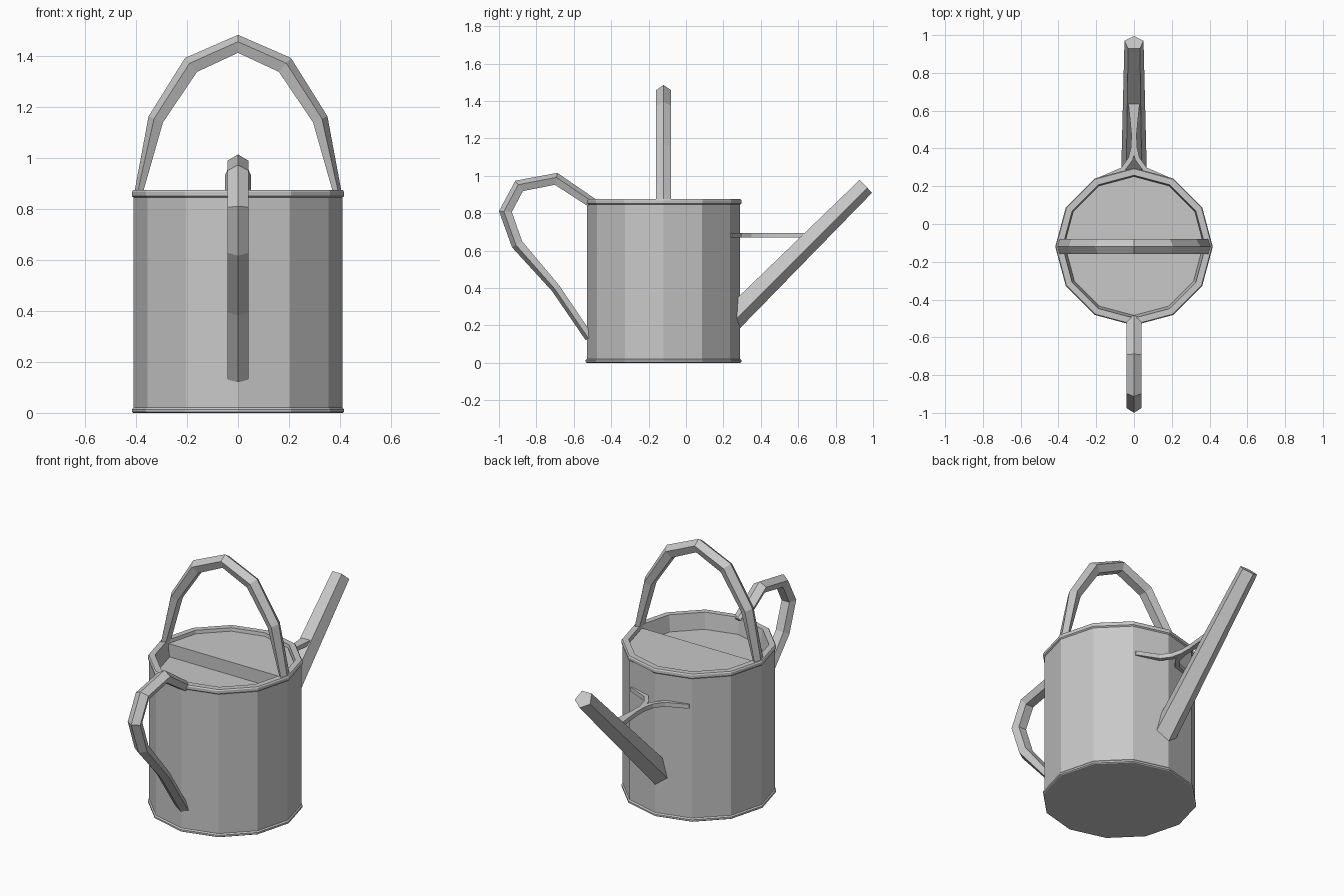
import bpy, bmesh, math
from mathutils import Vector

cube = bpy.data.objects.get("Cube")
if cube:
    bpy.data.objects.remove(cube, do_unlink=True)

metal = bpy.data.materials.new("galvanised_grey")
metal.use_nodes = True
GREY = (0.58, 0.58, 0.58, 1)
metal.diffuse_color = GREY
metal.node_tree.nodes["Principled BSDF"].inputs["Base Color"].default_value = GREY

CY = -0.12   # body axis
SIDES = 12


def finish(bm, name):
    bmesh.ops.recalc_face_normals(bm, faces=bm.faces[:])
    mesh = bpy.data.meshes.new(name)
    bm.to_mesh(mesh)
    bm.free()
    mesh.materials.append(metal)
    obj = bpy.data.objects.new(name, mesh)
    bpy.context.collection.objects.link(obj)
    return obj


def skin(name, rings):
    """Bridge successive rings of points and cap both ends."""
    bm = bmesh.new()
    loops = [[bm.verts.new(p) for p in ring] for ring in rings]
    n = len(loops[0])
    for a, b in zip(loops, loops[1:]):
        for i in range(n):
            j = (i + 1) % n
            bm.faces.new((a[i], a[j], b[j], b[i]))
    bm.faces.new(loops[0])
    bm.faces.new(loops[-1])
    return finish(bm, name)


def circle(r, z, count=SIDES):
    step = 2 * math.pi / SIDES
    return [Vector((r * math.cos(i * step), CY + r * math.sin(i * step), z))
            for i in range(count)]


def polygon(n, turn=0):
    return [(math.cos(2 * math.pi * i / n + turn), math.sin(2 * math.pi * i / n + turn))
            for i in range(n)]


PENTAGON = polygon(5)
SQUARE = polygon(4, math.pi / 4)


def sweep(name, stations, side, section=PENTAGON):
    """Sweep a section; each station is (point, depth, width)."""
    pts = [Vector(s[0]) for s in stations]
    rings = []
    for i, (_, depth, width) in enumerate(stations):
        t = Vector((0, 0, 0))
        if i > 0:
            t += (pts[i] - pts[i - 1]).normalized()
        if i < len(pts) - 1:
            t += (pts[i + 1] - pts[i]).normalized()
        t.normalize()
        b = (side - t * side.dot(t)).normalized()
        normal = t.cross(b)
        rings.append([pts[i] + normal * (u * depth) + b * (v * width) for u, v in section])
    return skin(name, rings)


X, Y, Z = Vector((1, 0, 0)), Vector((0, 1, 0)), Vector((0, 0, 1))

# Body with rolled rims and a recessed top
profile = [(0.411, 0), (0.417, 0.004), (0.417, 0.014), (0.41, 0.021),
           (0.41, 0.846), (0.417, 0.852), (0.417, 0.868), (0.412, 0.875),
           (0.378, 0.875), (0.364, 0.78)]
skin("body", [circle(r, z) for r, z in profile])

# Half cover over the back of the opening
skin("half_cover", [circle(0.372, z, SIDES // 2 + 1) for z in (0.775, 0.857)])

# Carrying arch
half = [((0.39, CY, 0.86), 0.018), ((0.32, CY, 1.152), 0.034), ((0.182, CY, 1.364), 0.04)]
left = [((-p[0], p[1], p[2]), d, 0.042) for p, d in half]
right = [(p, d, 0.042) for p, d in reversed(half)]
sweep("carrying_handle", left + [((0, CY, 1.446), 0.039, 0.042)] + right, Y)

# Pouring handle
grip = [(-0.50, 0.85, 0.03), (-0.695, 0.98, 0.036), (-0.89, 0.943, 0.038),
        (-0.962, 0.808, 0.038), (-0.9, 0.635, 0.035), (-0.695, 0.4, 0.027),
        (-0.515, 0.135, 0.026)]
sweep("pouring_handle", [((0, y, z), d, 0.043) for y, z, d in grip], X)

# Spout
sweep("spout", [((0, 0.23, 0.225), 0.07, 0.072), ((0, 0.958, 0.947), 0.053, 0.053)], X)

# Brace between body and spout: flared stem and two tapering arms
sweep("brace_stem", [((0, 0.36, 0.682), 0.018, 0.022), ((0, 0.48, 0.682), 0.018, 0.02),
                     ((0, 0.64, 0.682), 0.018, 0.042)], X, SQUARE)
for word, s in (("left", 1), ("right", -1)):
    arm = [(0, 0.42, 0.018), (0.018, 0.345, 0.018), (0.06, 0.288, 0.018), (0.19, 0.241, 0.006)]
    sweep("brace_arm_" + word, [((s * x, y, 0.682), w, 0.018) for x, y, w in arm], Z, SQUARE)
